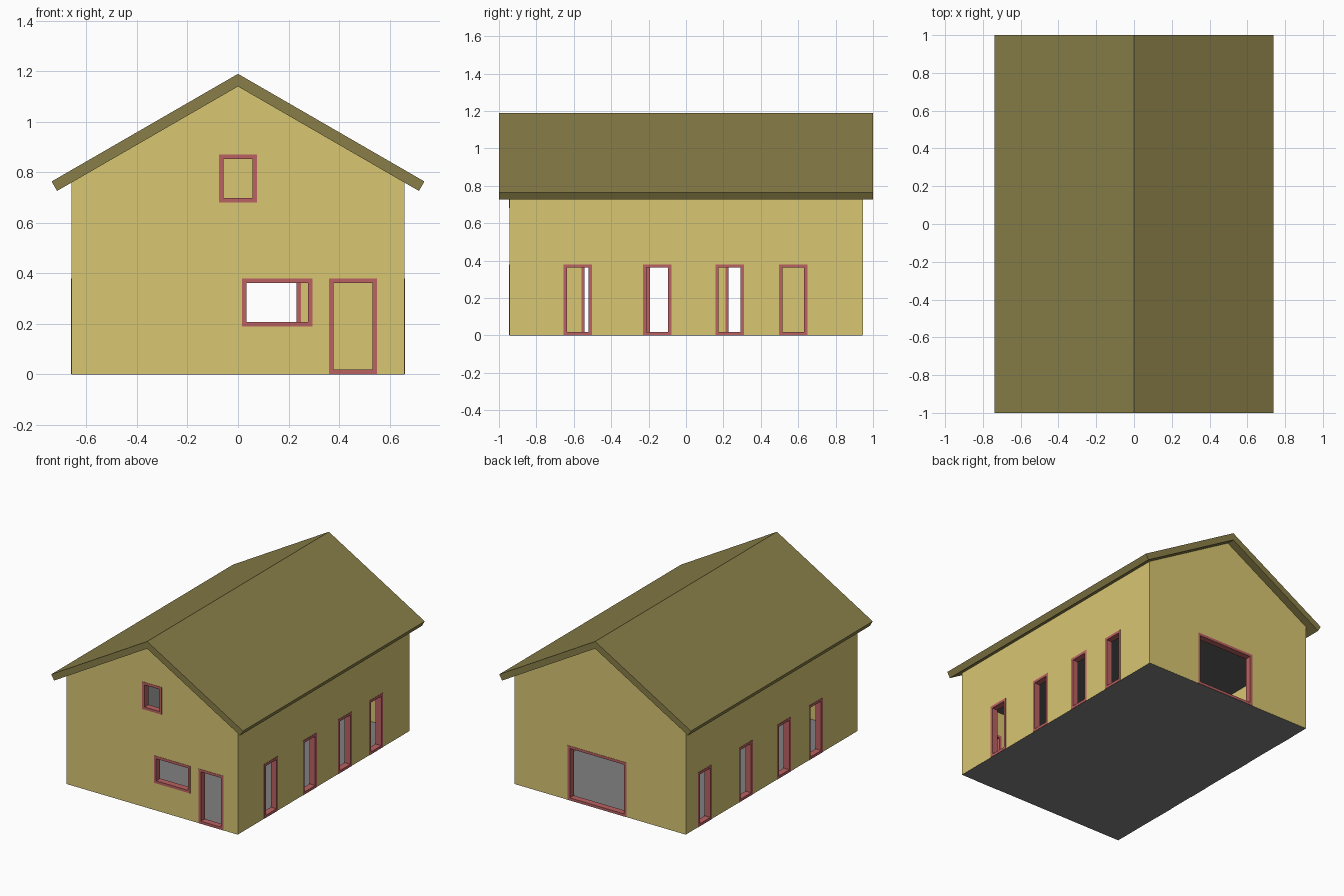
import bpy, bmesh
from math import radians, sin, cos, tan

if "Cube" in bpy.data.objects:
    bpy.data.objects.remove(bpy.data.objects["Cube"])

W, D = 0.66, 0.945            # half width and half depth of the walls
T = 0.04                      # wall thickness
RIDGE = 1.14                  # underside of the roof at the ridge
SLOPE = radians(30)
BASE = 0.001                  # lifts walls a hair above the floor's underside
BAR = 0.018                   # frame bar width


def material(name, rgb):
    m = bpy.data.materials.new(name)
    m.diffuse_color = (*rgb, 1)
    m.use_nodes = True
    m.node_tree.nodes["Principled BSDF"].inputs["Base Color"].default_value = m.diffuse_color
    return m


WALL = material("wall_yellow", (0.69, 0.57, 0.17))
ROOF = material("roof_olive", (0.25, 0.21, 0.065))
FRAME = material("frame_red", (0.49, 0.12, 0.12))
DARK = material("upper_floor_grey", (0.12, 0.12, 0.12))
GREY = material("floor_grey", (0.22, 0.22, 0.22))


def finish(name, bm, mat=None):
    bmesh.ops.recalc_face_normals(bm, faces=bm.faces)
    me = bpy.data.meshes.new(name)
    bm.to_mesh(me)
    bm.free()
    ob = bpy.data.objects.new(name, me)
    bpy.context.collection.objects.link(ob)
    if mat:
        me.materials.append(mat)
    return ob


def prism(name, profile, half_depth, mat=None):
    """Extrude an (x, z) profile along y, centred on y = 0."""
    bm = bmesh.new()
    face = bm.faces.new([bm.verts.new((x, -half_depth, z)) for x, z in profile])
    new = bmesh.ops.extrude_face_region(bm, geom=[face])["geom"]
    verts = [v for v in new if isinstance(v, bmesh.types.BMVert)]
    bmesh.ops.translate(bm, verts=verts, vec=(0, 2 * half_depth, 0))
    return finish(name, bm, mat)


def add_box(bm, lo, hi):
    verts = bmesh.ops.create_cube(bm, size=1)["verts"]
    for v in verts:
        v.co = [(a + b) / 2 + c * (b - a) for a, b, c in zip(lo, hi, v.co)]


def slab(name, x, y, z0, z1, mat):
    bm = bmesh.new()
    add_box(bm, (-x, -y, z0), (x, y, z1))
    return finish(name, bm, mat)


def on_side(side, u, depth, z):
    """Map a position along a wall and a depth behind its face to 3D."""
    return {"front": (u, -D + depth, z), "back": (u, D - depth, z),
            "right": (W - depth, u, z), "left": (-W + depth, u, z)}[side]


# Openings: name, side, start, end, bottom, top
openings = [
    ("attic_window_frame", "front", -0.075, 0.075, 0.68, 0.87),
    ("front_window_frame", "front", 0.015, 0.295, 0.19, 0.38),
    ("front_door_frame", "front", 0.36, 0.55, BASE, 0.38),
    ("back_door_frame", "back", -0.205, 0.25, BASE, 0.38),
]
for side, starts in (("right", (-0.655, -0.23, 0.157, 0.497)),
                     ("left", (-0.56, -0.21, 0.21, 0.66))):
    for i, s in enumerate(starts):
        openings.append((f"{side}_window_frame_{i + 1}", side, s, s + 0.152, BASE, 0.38))

# Walls: gabled block, hollowed out and pierced by the openings
eave = RIDGE - W * tan(SLOPE)
walls = prism("walls", [(-W, BASE), (W, BASE), (W, eave), (0, RIDGE), (-W, eave)], D)
w = W - T
room = prism("room_cutter", [(-w, -0.2), (w, -0.2), (w, 1.5), (-w, 1.5)], D - T)
bm = bmesh.new()
for _, side, a, b, z0, z1 in openings:
    p = on_side(side, a, -0.05, z0 if z0 > BASE else -0.1)
    q = on_side(side, b, T + 0.02, z1)
    add_box(bm, [min(c) for c in zip(p, q)], [max(c) for c in zip(p, q)])
holes = finish("opening_cutter", bm)

for cutter in (room, holes):
    cutter.hide_render = True
    mod = walls.modifiers.new("cut", "BOOLEAN")
    mod.operation, mod.solver, mod.object = "DIFFERENCE", "EXACT", cutter
bpy.context.view_layer.update()
cut = bpy.data.meshes.new_from_object(walls.evaluated_get(bpy.context.evaluated_depsgraph_get()))
walls.modifiers.clear()
walls.data = cut
cut.materials.clear()
cut.materials.append(WALL)
for cutter in (room, holes):
    bpy.data.objects.remove(cutter)

# Frames: a mitred ring lining each opening
for name, side, a, b, z0, z1 in openings:
    bm = bmesh.new()
    loops = []
    for inset, depth in ((0, -0.002), (BAR, -0.002), (BAR, T + 0.002), (0, T + 0.002)):
        rect = [(a + inset, z0 + inset), (b - inset, z0 + inset),
                (b - inset, z1 - inset), (a + inset, z1 - inset)]
        loops.append([bm.verts.new(on_side(side, u, depth, z)) for u, z in rect])
    for i in range(4):
        p, q = loops[i], loops[(i + 1) % 4]
        for k in range(4):
            n = (k + 1) % 4
            bm.faces.new((p[k], p[n], q[n], q[k]))
    finish(name, bm, FRAME)

# Roof: one bent slab with square-cut eaves
thick, rx = 0.0433, 0.738
top = RIDGE + thick / cos(SLOPE)
rz = top - rx * tan(SLOPE)
lx, lz = rx - thick * sin(SLOPE), rz - thick * cos(SLOPE)
prism("roof", [(0, top), (rx, rz), (lx, lz), (0, RIDGE), (-lx, lz), (-rx, rz)], 1.0, ROOF)

# Ground floor and upper floor
slab("ground_floor", W - 0.001, D - 0.001, 0, 0.01, GREY)
slab("upper_floor", W - T, D - T, 0.55, 0.57, DARK)
